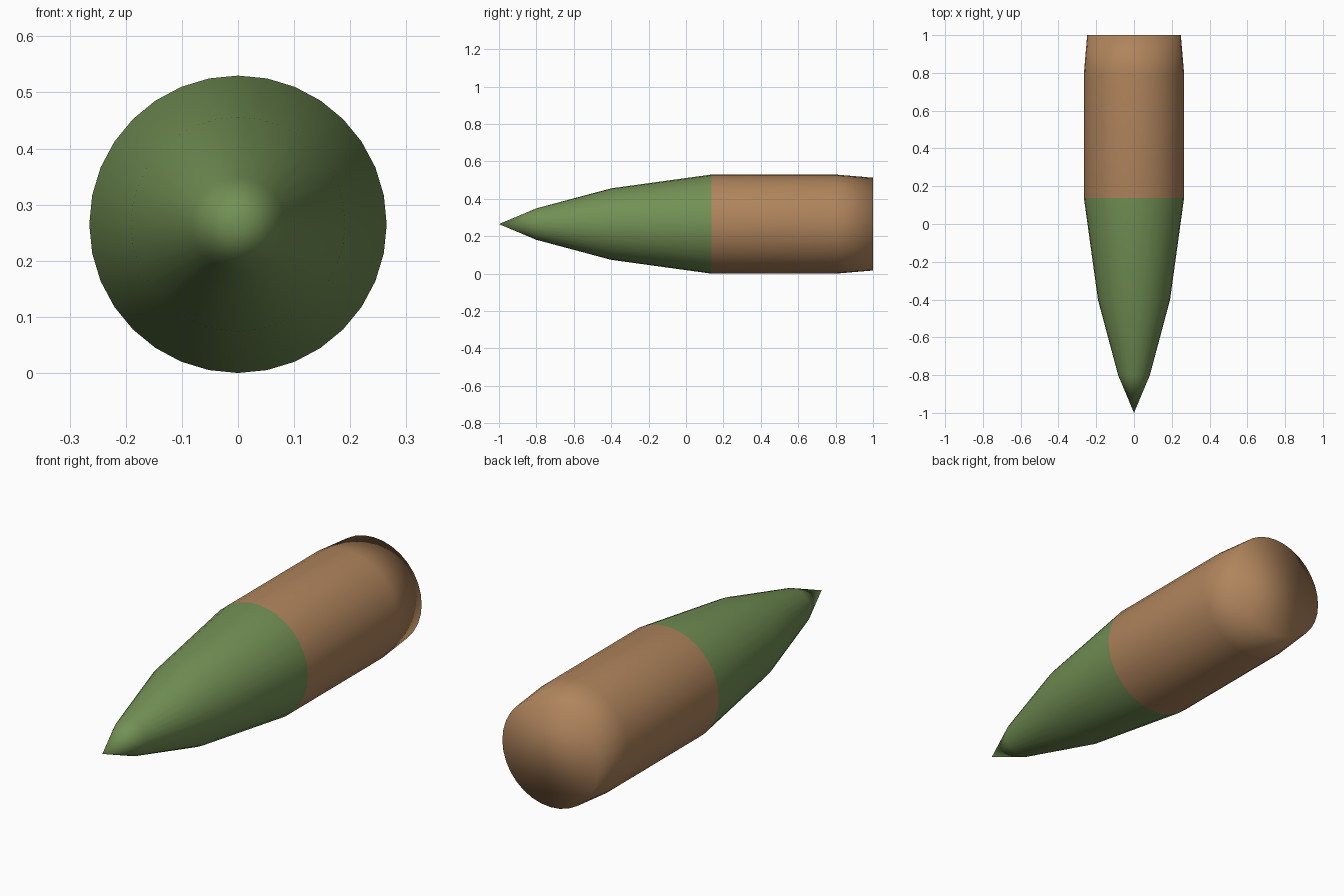
import bpy, bmesh, math

if "Cube" in bpy.data.objects:
    bpy.data.objects.remove(bpy.data.objects["Cube"])

SIDES = 32
RADIUS = 0.265
# (y, radius) rings from behind the tip to the flat base
PROFILE = [(-0.80, 0.084), (-0.40, 0.191), (0.137, RADIUS), (0.80, RADIUS), (1.0, 0.248)]


def material(name, color):
    mat = bpy.data.materials.new(name)
    mat.diffuse_color = (*color, 1)
    mat.use_nodes = True
    mat.node_tree.nodes["Principled BSDF"].inputs["Base Color"].default_value = mat.diffuse_color
    return mat


bm = bmesh.new()

# Pointed nose
tip = bm.verts.new((0, -1, RADIUS))
rings = []
for y, r in PROFILE:
    ring = []
    for i in range(SIDES):
        a = 2 * math.pi * i / SIDES
        ring.append(bm.verts.new((r * math.sin(a), y, RADIUS + r * math.cos(a))))
    rings.append(ring)

for i in range(SIDES):
    j = (i + 1) % SIDES
    bm.faces.new((tip, rings[0][i], rings[0][j]))
    # Nose bands, then casing bands
    for k in range(len(rings) - 1):
        face = bm.faces.new((rings[k][i], rings[k + 1][i], rings[k + 1][j], rings[k][j]))
        face.material_index = 1 if k >= 2 else 0

# Flat base cap
bm.faces.new(rings[-1]).material_index = 1

bmesh.ops.recalc_face_normals(bm, faces=bm.faces)
for f in bm.faces:
    f.smooth = True

mesh = bpy.data.meshes.new("pointed_shell")
bm.to_mesh(mesh)
bm.free()
mesh.materials.append(material("green_nose", (0.17, 0.28, 0.09)))
mesh.materials.append(material("brown_casing", (0.43, 0.23, 0.107)))
shell = bpy.data.objects.new("pointed_shell", mesh)
bpy.context.collection.objects.link(shell)
